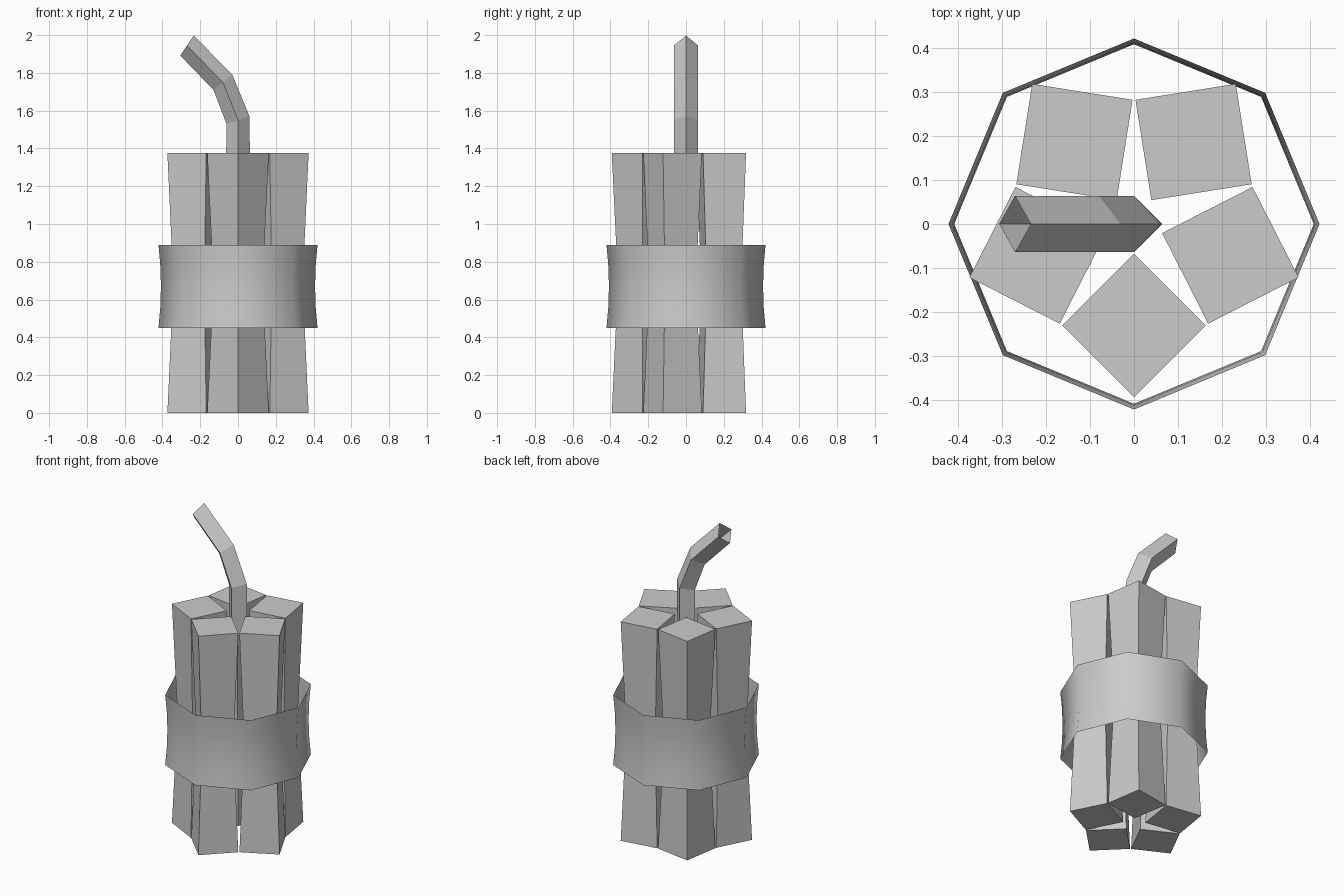
import bpy
from math import sin, cos, pi, radians
from mathutils import Vector

cube = bpy.data.objects.get("Cube")
if cube:
    bpy.data.objects.remove(cube, do_unlink=True)

grey = bpy.data.materials.new("plain_grey")
grey.use_nodes = True
grey.diffuse_color = (0.6, 0.6, 0.6, 1)
grey.node_tree.nodes["Principled BSDF"].inputs["Base Color"].default_value = (0.6, 0.6, 0.6, 1)


def loft(name, rings, capped=False, smooth=False):
    """Skin a stack of counter-clockwise rings, optionally closing both ends."""
    n = len(rings[0])
    verts = [p for ring in rings for p in ring]
    faces = []
    for r in range(len(rings) - 1):
        for i in range(n):
            j = (i + 1) % n
            faces.append((r * n + i, r * n + j, (r + 1) * n + j, (r + 1) * n + i))
    if capped:
        faces.append(tuple(reversed(range(n))))
        faces.append(tuple(range(len(verts) - n, len(verts))))
    mesh = bpy.data.meshes.new(name)
    mesh.from_pydata(verts, [], faces)
    mesh.materials.append(grey)
    for poly in mesh.polygons:
        poly.use_smooth = smooth
    obj = bpy.data.objects.new(name, mesh)
    bpy.context.collection.objects.link(obj)
    return obj


def ring(centre, radius, sides, turn=0.0):
    return [Vector(centre) + Vector((cos(turn + 2 * pi * i / sides),
                                     sin(turn + 2 * pi * i / sides), 0)) * radius
            for i in range(sides)]


# Five square sticks, each pinched at mid height
HEIGHT = 1.375
for k in range(5):
    a = radians(-90 + 72 * k)
    x, y = 0.23 * cos(a), 0.23 * sin(a)
    loft(f"stick_{k + 1}",
         [ring((x, y, HEIGHT * t), r, 4, a) for t, r in ((0, 0.163), (0.5, 0.13), (1, 0.163))],
         capped=True)

# Thin eight-sided band around the sticks, flared at both rims
rows = []
for i in range(5):
    t = i / 2 - 1
    rows.append(ring((0, 0, 0.67 + 0.22 * t), 0.408 + 0.013 * t * t, 8))
loft("band", rows, smooth=True)

# Bent square fuse, open at the tip
rows = []
for x, z, tilt in ((0, 1.25, 0), (0, 1.55, 18), (-0.08, 1.75, 39), (-0.27, 1.945, 56)):
    c = Vector((x, 0, z))
    u = Vector((cos(radians(tilt)), 0, sin(radians(tilt)))) * 0.064
    v = Vector((0, 0.064, 0))
    rows.append([c + u, c + v, c - u, c - v])
loft("fuse", rows)
